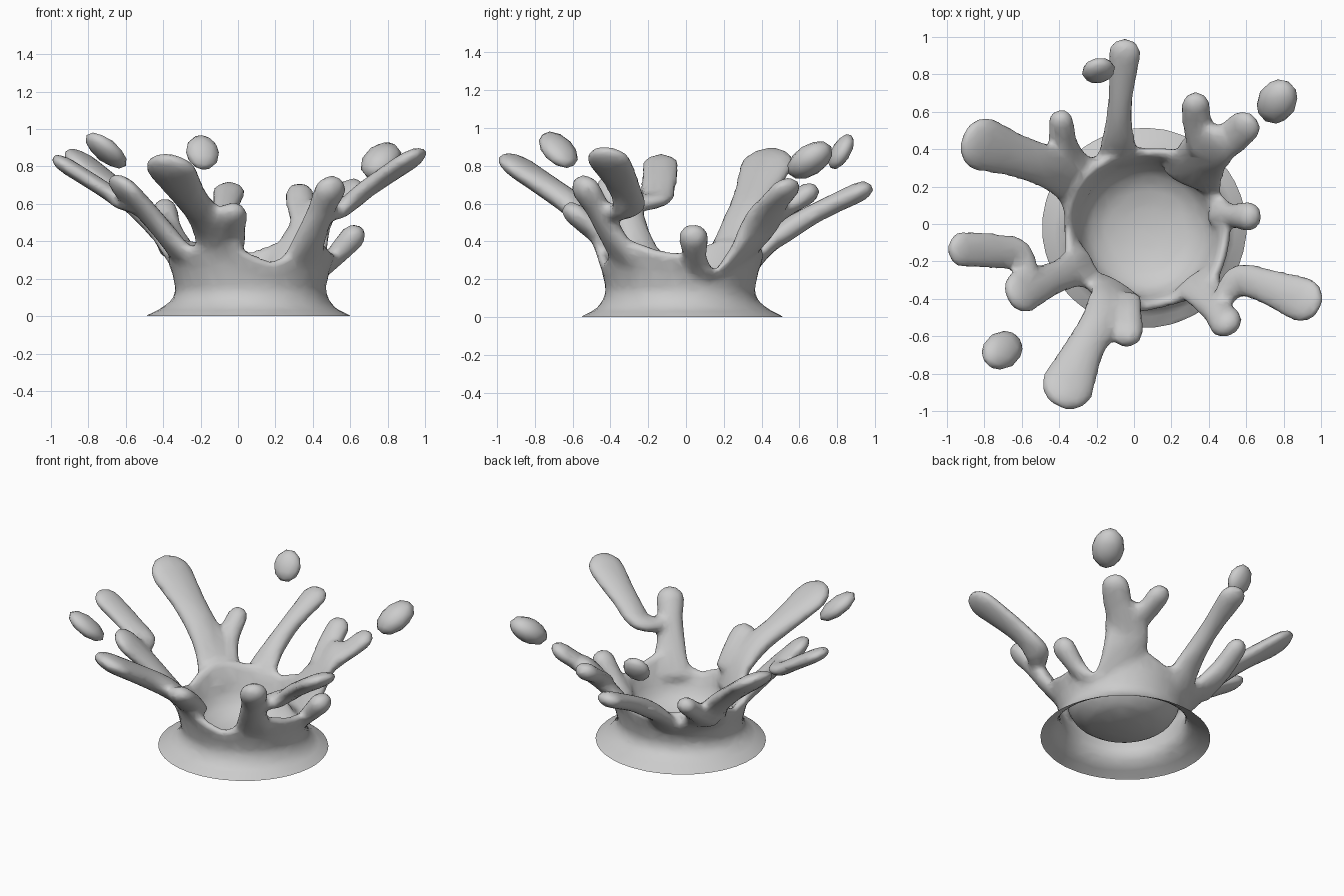
import bpy, bmesh, math
from mathutils import Vector, Matrix

if "Cube" in bpy.data.objects:
    bpy.data.objects.remove(bpy.data.objects["Cube"])

CX, CY = 0.055, -0.02


def finish(bm, name):
    me = bpy.data.meshes.new(name)
    bm.to_mesh(me)
    bm.free()
    me.shade_smooth()
    ob = bpy.data.objects.new(name, me)
    bpy.context.collection.objects.link(ob)
    return ob


def ellipsoid(bm, pos, along, w, t, length, subdiv=2):
    a = Vector(along).normalized()
    s = a.cross(Vector((0, 0, 1))).normalized()
    n = s.cross(a)
    m = Matrix((a * length, s * w, n * t)).transposed().to_4x4()
    m.translation = Vector(pos)
    bmesh.ops.create_icosphere(bm, subdivisions=subdiv, radius=1, matrix=m)


def spline(p, i, f):
    a, b, c, d = (p[max(0, min(len(p) - 1, i + k))] for k in (-1, 0, 1, 2))
    return [0.5 * (2 * q + (r - o) * f + (2 * o - 5 * q + 4 * r - s) * f * f
                   + (3 * q - o - 3 * r + s) * f ** 3)
            for o, q, r, s in zip(a, b, c, d)]


def arm(bm, pts, steps=10):
    path = [spline(pts, i, k / steps) for i in range(len(pts) - 1) for k in range(steps)]
    path.append(list(pts[-1]))
    last = len(path) - 1
    for i, p in enumerate(path):
        q0, q1 = path[max(0, i - 1)], path[min(last, i + 1)]
        length = p[4] + (p[3] - p[4]) * i / last  # thin at the root, round at the tip
        ellipsoid(bm, p[:3], Vector(q1[:3]) - Vector(q0[:3]), p[3], p[4], length)


bm = bmesh.new()

# crown wall: flared skirt, uneven rim (height every 15 degrees), inner bowl
RIM = [.34, .23, .24, .38, .43, .38, .34, .37, .38, .40, .41, .37,
       .32, .35, .42, .37, .39, .42, .33, .29, .33, .42, .39, .35]
N = 72
rings = []
for i in range(N):
    th = 2 * math.pi * i / N
    k, f = divmod(i / 3, 1)
    h = RIM[int(k)] * (1 - f) + RIM[(int(k) + 1) % 24] * f
    ro = 0.395 + 0.3 * (h - 0.15)
    prof = [(.57, -.04), (.555, .0), (.47, .04), (.42, .085), (.4, .14),
            (.5 * (.39 + ro), .5 * (.14 + h)), (ro, h - .02), (ro - .03, h + .01),
            (ro - .06, h - .02), (.355, .21 if h > .25 else h - .03), (.315, .145),
            (.24, .095), (.12, .065)]
    rings.append([bm.verts.new((CX + r * math.cos(th) + (.012 if z > .08 else 0),
                                CY + .98 * r * math.sin(th) - (.01 if z > .08 else 0), z))
                  for r, z in prof])
top = bm.verts.new((CX, CY, .055))
bot = bm.verts.new((CX, CY, -.04))
for i in range(N):
    a, b = rings[i], rings[(i + 1) % N]
    for j in range(len(a) - 1):
        bm.faces.new((a[j], b[j], b[j + 1], a[j + 1]))
    bm.faces.new((a[-1], b[-1], top))
    bm.faces.new((b[0], a[0], bot))

# splash arms: x, y, z, half width, half thickness
back = [(-.08, .345, .27, .13, .04), (-.085, .43, .38, .1, .05), (-.08, .55, .47, .075, .06),
        (-.07, .7, .56, .072, .055), (-.05, .91, .66, .092, .055)]
back_right = [(.31, .23, .25, .17, .04), (.36, .35, .42, .15, .055), (.42, .42, .54, .14, .055)]
back_right_a = [(.37, .41, .5, .09, .05), (.34, .53, .58, .085, .05), (.33, .635, .65, .08, .06)]
back_right_b = [(.42, .4, .5, .1, .05), (.52, .46, .6, .1, .05), (.59, .52, .67, .095, .055)]
right = [(.435, .08, .23, .09, .035), (.51, .05, .31, .065, .055), (.61, .04, .42, .083, .07)]
front_right = [(.33, -.3, .27, .14, .04), (.395, -.395, .44, .1, .055),
               (.45, -.47, .58, .085, .06), (.49, -.525, .67, .095, .07)]
front_right_side = [(.46, -.42, .55, .05, .05), (.56, -.305, .58, .09, .05),
                    (.7, -.33, .69, .1, .05), (.9, -.405, .825, .13, .05)]
front_knob = [(-.07, -.41, .39, .12, .05), (-.06, -.48, .46, .11, .06), (-.035, -.58, .54, .09, .06)]
front_long = [(-.07, -.355, .27, .17, .04), (-.12, -.43, .43, .14, .055), (-.18, -.53, .54, .115, .065),
              (-.26, -.66, .64, .11, .065), (-.355, -.865, .78, .15, .06)]
left = [(-.255, -.205, .27, .14, .04), (-.37, -.265, .42, .095, .055), (-.48, -.31, .55, .1, .055),
        (-.595, -.36, .67, .125, .055)]
left_side = [(-.56, -.3, .6, .06, .05), (-.625, -.165, .62, .09, .045),
             (-.75, -.145, .7, .1, .045), (-.91, -.135, .8, .105, .045)]
back_left = [(-.255, .2, .26, .18, .04), (-.37, .27, .41, .14, .055), (-.5, .32, .55, .12, .06),
             (-.64, .37, .67, .125, .055), (-.805, .425, .8, .155, .055)]
back_left_knob = [(-.32, .28, .35, .12, .05), (-.375, .41, .46, .085, .06), (-.39, .55, .57, .07, .06)]
for pts in (back, back_right, back_right_a, back_right_b, right, front_right,
            front_right_side, front_knob, front_long, left, left_side,
            back_left, back_left_knob):
    arm(bm, pts)
bmesh.ops.recalc_face_normals(bm, faces=bm.faces)
crown = finish(bm, "splash_crown")

# fuse into one liquid skin
m = crown.modifiers.new("fuse", 'REMESH')
m.mode = 'VOXEL'
m.voxel_size = 0.016
m = crown.modifiers.new("soften", 'SMOOTH')
m.factor = 0.5
m.iterations = 14
m = crown.modifiers.new("thin", 'DECIMATE')
m.ratio = 0.12
ev = crown.evaluated_get(bpy.context.evaluated_depsgraph_get())
skin = bpy.data.meshes.new_from_object(ev)
crown.modifiers.clear()

# open underside, cut at ground level
bm = bmesh.new()
bm.from_mesh(skin)
bmesh.ops.bisect_plane(bm, geom=bm.verts[:] + bm.edges[:] + bm.faces[:], dist=1e-5,
                       plane_co=(0, 0, 0.001), plane_no=(0, 0, 1), clear_inner=True)
bmesh.ops.translate(bm, verts=bm.verts, vec=(0, 0, -0.001))
bm.to_mesh(skin)
bm.free()
skin.shade_smooth()
crown.data = skin

# flying droplets: name, centre, long axis, half width, half thickness, half length
for name, pos, axis, w, t, ln in (
        ("droplet_right", (.765, .655, .83), (.35, .6, .45), .105, .08, .14),
        ("droplet_left", (-.705, -.675, .885), (-.7, -.45, .65), .1, .055, .14),
        ("droplet_back", (-.19, .82, .875), (-.1, .45, .8), .09, .05, .105)):
    bm = bmesh.new()
    ellipsoid(bm, pos, axis, w, t, ln)
    finish(bm, name)
